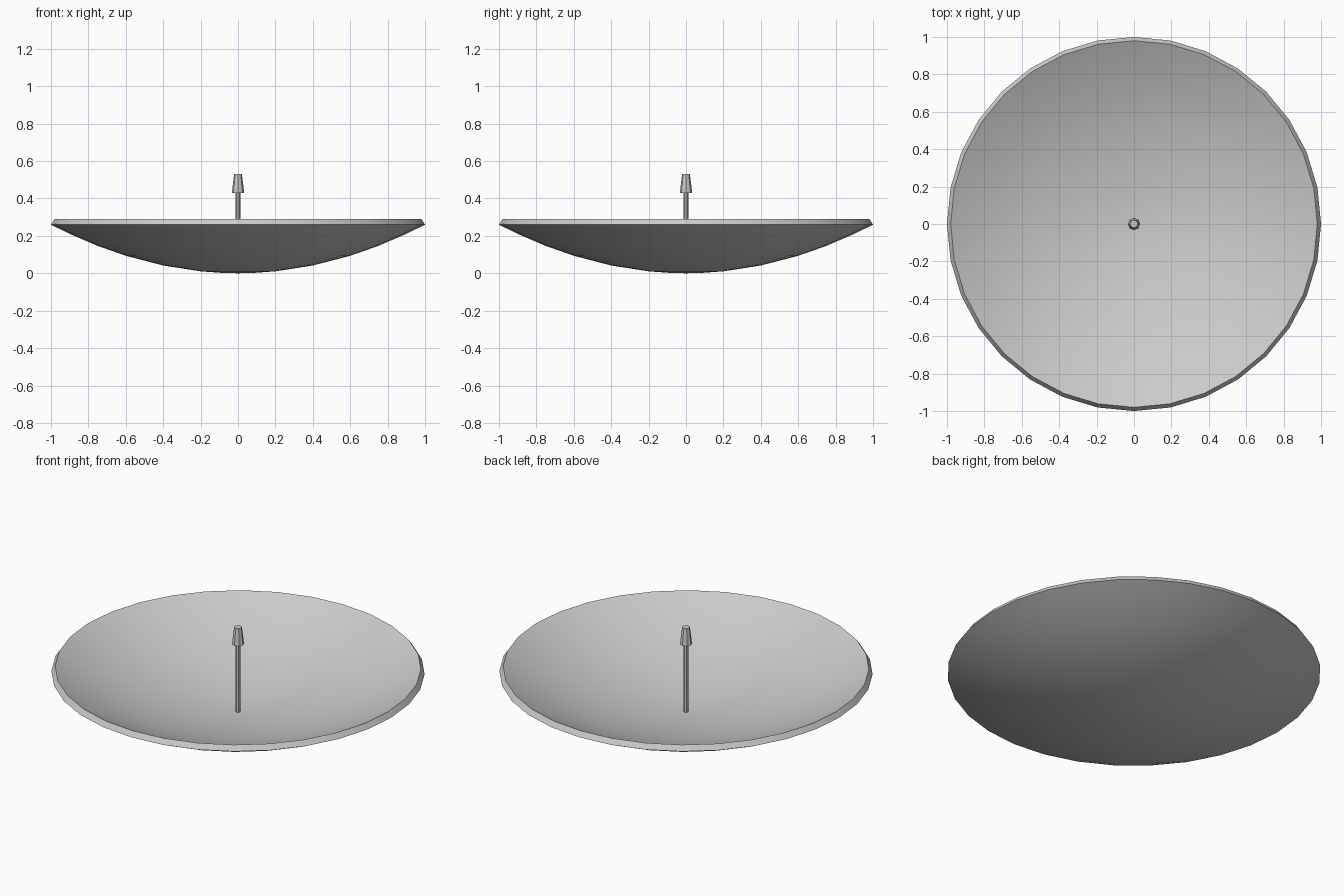
import bpy, bmesh, math

default = bpy.data.objects.get("Cube")
if default:
    bpy.data.objects.remove(default)

grey = bpy.data.materials.new("light grey")
grey.use_nodes = True
colour = (0.6, 0.6, 0.6, 1)
grey.diffuse_color = colour
grey.node_tree.nodes["Principled BSDF"].inputs["Base Color"].default_value = colour


def lathe(name, profile, sides, angle=30):
    """Revolve a (radius, height) profile around z."""
    bm = bmesh.new()
    verts = [bm.verts.new((r, 0, z)) for r, z in profile]
    edges = [bm.edges.new(pair) for pair in zip(verts, verts[1:])]
    bmesh.ops.spin(bm, geom=verts + edges, cent=(0, 0, 0), axis=(0, 0, 1),
                   angle=math.tau, steps=sides)
    bmesh.ops.remove_doubles(bm, verts=bm.verts, dist=0.0001)
    bmesh.ops.recalc_face_normals(bm, faces=bm.faces)
    mesh = bpy.data.meshes.new(name)
    bm.to_mesh(mesh)
    bm.free()
    obj = bpy.data.objects.new(name, mesh)
    bpy.context.collection.objects.link(obj)
    mesh.materials.append(grey)
    bpy.ops.object.select_all(action="DESELECT")
    obj.select_set(True)
    bpy.context.view_layer.objects.active = obj
    bpy.ops.object.shade_smooth_by_angle(angle=math.radians(angle))
    return obj


# Shallow parabolic bowl: outer skin, sloped rim, inner skin
rings = (0, 0.07, 0.2, 0.4, 0.6, 0.75, 0.9)
outer = [(r, 0.26 * r * r) for r in rings] + [(1, 0.26)]
inner = [(0.98, 0.29)] + [(r, 0.03 + 0.27 * r * r) for r in reversed(rings)]
lathe("dish", outer + inner, 32)

# Thin mast rising from the centre
lathe("mast", [(0, 0.02), (0.013, 0.02), (0.013, 0.44), (0, 0.44)], 8)

# Tapered receiver on top of the mast
lathe("receiver", [(0, 0.43), (0.033, 0.43), (0.021, 0.53), (0, 0.53)], 8)
